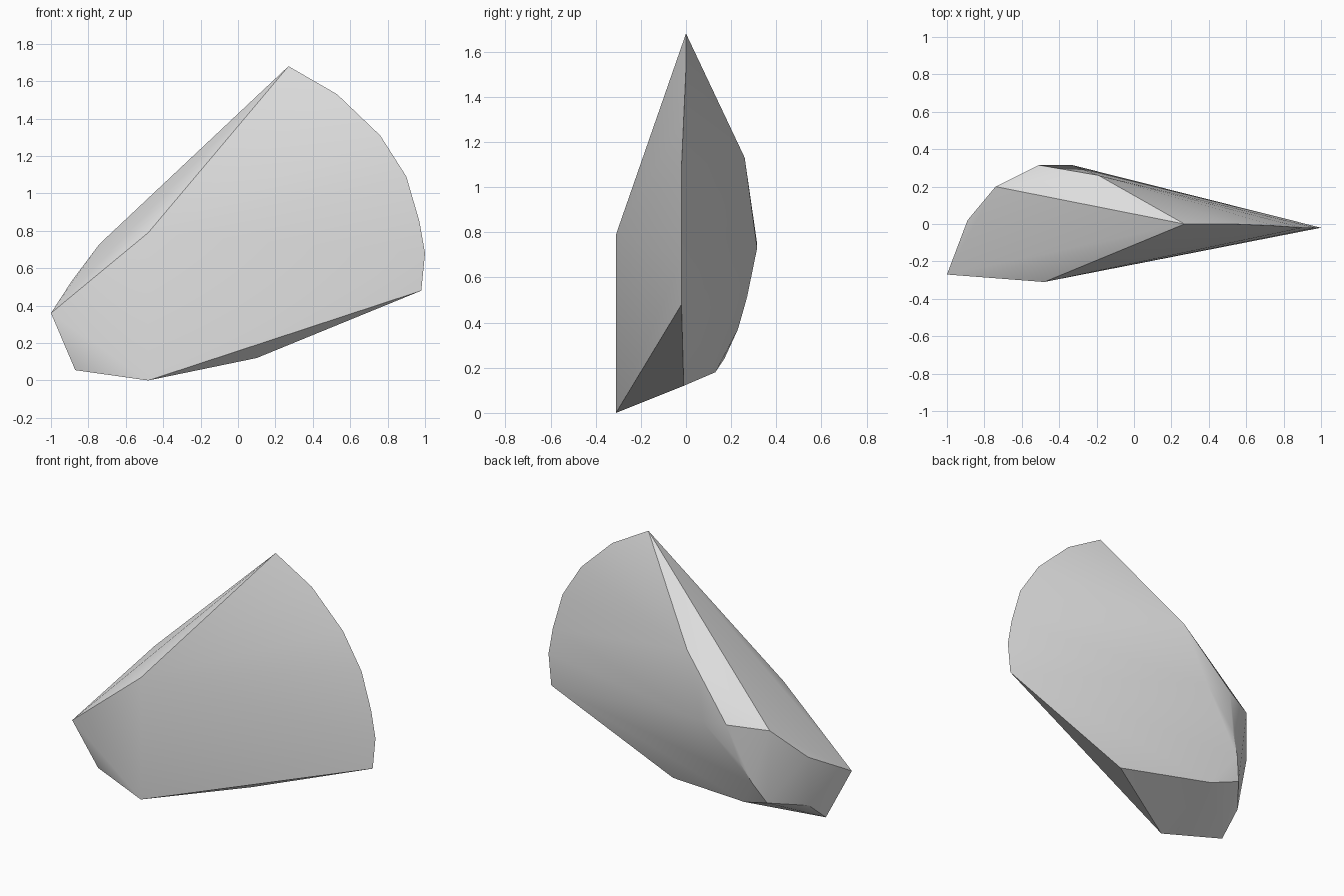
import bpy
import bmesh
import math

# Remove the default object only
default_cube = bpy.data.objects.get("Cube")
if default_cube:
    bpy.data.objects.remove(default_cube, do_unlink=True)


def make_material(name, color):
    material = bpy.data.materials.new(name)
    material.use_nodes = True
    material.diffuse_color = color
    material.node_tree.nodes["Principled BSDF"].inputs["Base Color"].default_value = color
    return material


def hull_object(name, sections, material):
    """Wrap one convex faceted body around a set of section outlines."""
    bm = bmesh.new()
    for section in sections:
        for point in section:
            bm.verts.new(point)
    result = bmesh.ops.convex_hull(bm, input=bm.verts[:])
    leftovers = set(result["geom_interior"]) | set(result["geom_unused"])
    loose = [item for item in leftovers if isinstance(item, bmesh.types.BMVert)]
    bmesh.ops.delete(bm, geom=loose, context="VERTS")
    bmesh.ops.recalc_face_normals(bm, faces=bm.faces[:])

    mesh = bpy.data.meshes.new(name)
    bm.to_mesh(mesh)
    bm.free()
    mesh.materials.append(material)
    body = bpy.data.objects.new(name, mesh)
    bpy.context.collection.objects.link(body)
    return body


# Thin curved cutting edge, from the top tip down to the lower corner
blade_edge = [
    (0.27, 0, 1.68), (0.53, 0, 1.53), (0.76, -0.01, 1.31), (0.9, -0.02, 1.09),
    (0.97, -0.02, 0.85), (1, -0.02, 0.68), (0.98, -0.02, 0.48),
]

# Front corners of the thick end
front_corners = [(-0.48, -0.31, 0.79), (-0.48, -0.31, 0)]

# Upper rim running from the front round to the rounded back
upper_rim = [
    (-1, -0.27, 0.36), (-0.89, 0.02, 0.53), (-0.74, 0.2, 0.73),
    (-0.51, 0.315, 0.75), (-0.19, 0.26, 1.13),
]

# Bulging back of the thick end
back_bulge = [(-0.33, 0.315, 0.73), (-0.57, 0.27, 0.51), (-0.64, 0.23, 0.37)]

# Lower rim returning to the blade
lower_rim = [
    (-0.87, -0.19, 0.055), (-0.86, -0.03, 0.19), (-0.7, 0.17, 0.24),
    (-0.51, 0.13, 0.18), (0.1, -0.01, 0.12),
]

stone_grey = make_material("light_grey", (0.8, 0.8, 0.8, 1))
wedge = hull_object(
    "wedge_blade",
    [blade_edge, front_corners, upper_rim, back_bulge, lower_rim],
    stone_grey,
)

# Smooth rounded areas while keeping the creases crisp
bpy.ops.object.select_all(action="DESELECT")
wedge.select_set(True)
bpy.context.view_layer.objects.active = wedge
bpy.ops.object.shade_smooth_by_angle(angle=math.radians(30))
